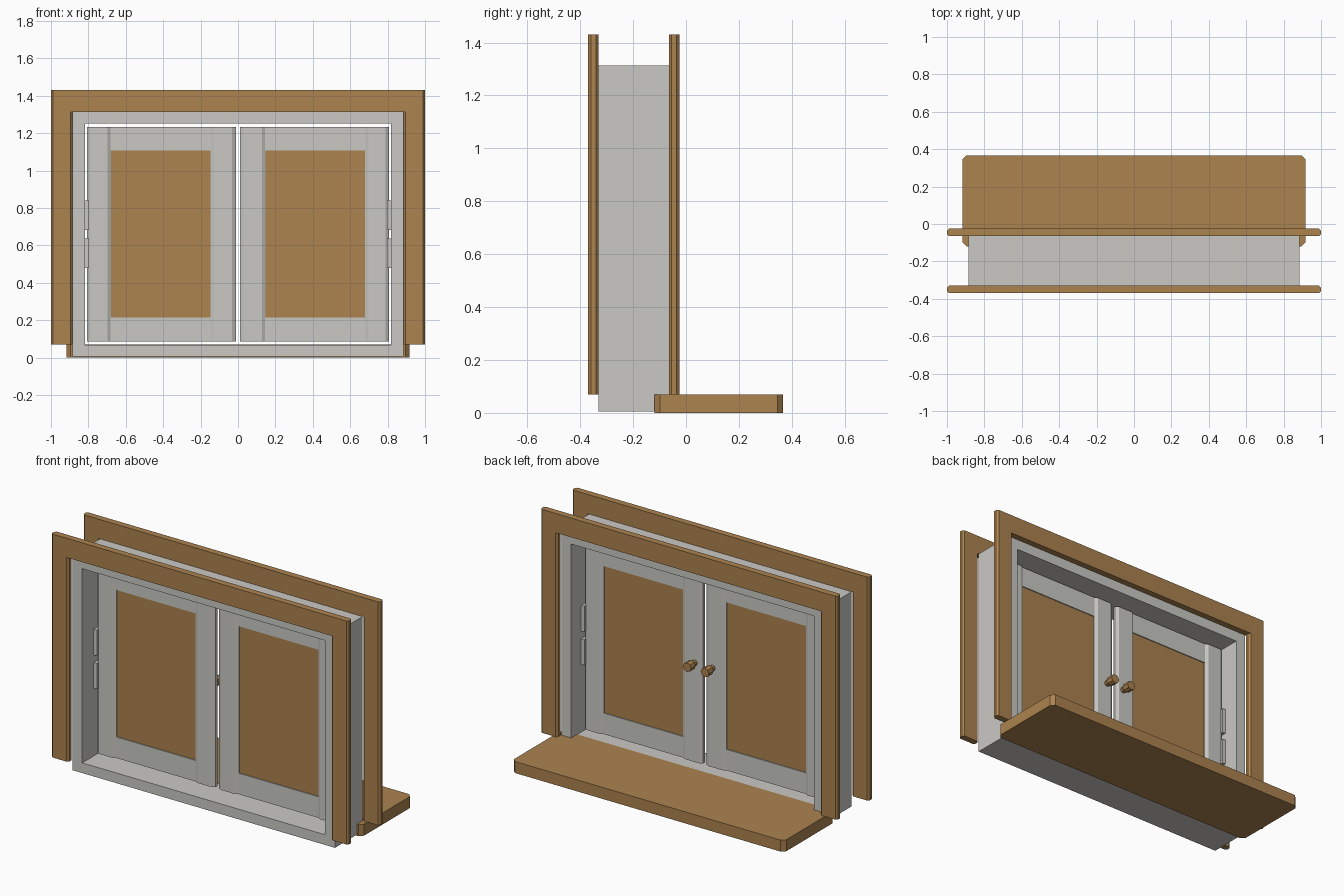
import bpy, bmesh, math
from mathutils import Matrix

if "Cube" in bpy.data.objects:
    bpy.data.objects.remove(bpy.data.objects["Cube"])


def material(name, rgb):
    m = bpy.data.materials.new(name)
    m.diffuse_color = (*rgb, 1)
    m.use_nodes = True
    m.node_tree.nodes["Principled BSDF"].inputs["Base Color"].default_value = m.diffuse_color
    return m


WOOD = material("warm_wood", (0.413, 0.227, 0.078))
GREY = material("pale_grey", (0.59, 0.584, 0.555))


def finish(bm, name, mat):
    bmesh.ops.recalc_face_normals(bm, faces=bm.faces)
    me = bpy.data.meshes.new(name)
    bm.to_mesh(me)
    bm.free()
    me.materials.append(mat)
    ob = bpy.data.objects.new(name, me)
    bpy.context.collection.objects.link(ob)
    return ob


def block(name, mat, x, y, z, cx=0.0, cy=0.0):
    """Upright box; cx, cy cut its vertical edges."""
    (x0, x1), (y0, y1), (z0, z1) = sorted(x), y, z
    if cx:
        pts = [(x0 + cx, y0), (x1 - cx, y0), (x1, y0 + cy), (x1, y1 - cy),
               (x1 - cx, y1), (x0 + cx, y1), (x0, y1 - cy), (x0, y0 + cy)]
    else:
        pts = [(x0, y0), (x1, y0), (x1, y1), (x0, y1)]
    bm = bmesh.new()
    face = bm.faces.new([bm.verts.new((px, py, z0)) for px, py in pts])
    top = bmesh.ops.extrude_face_region(bm, geom=[face], use_keep_orig=True)["geom"]
    verts = [v for v in top if isinstance(v, bmesh.types.BMVert)]
    bmesh.ops.translate(bm, verts=verts, vec=(0, 0, z1 - z0))
    return finish(bm, name, mat)


def rod(name, mat, x, z, y0, y1, r, sides=8):
    """Cylinder pointing along y."""
    bm = bmesh.new()
    mx = Matrix.Translation((x, (y0 + y1) / 2, z)) @ Matrix.Rotation(math.pi / 2, 4, 'X')
    bmesh.ops.create_cone(bm, cap_ends=True, segments=sides, radius1=r, radius2=r,
                          depth=y1 - y0, matrix=mx)
    return finish(bm, name, mat)


# Sill board
block("sill", WOOD, (-0.917, 0.917), (-0.12, 0.367), (0, 0.07), 0.022, 0.022)

# Outer frame
FY = (-0.33, -0.063)
block("frame_head", GREY, (-0.82, 0.82), FY, (1.25, 1.313))
block("frame_base", GREY, (-0.82, 0.82), FY, (0.006, 0.068))

# Front and rear trim heads
TRIMS = {"front": (-0.37, -0.33), "rear": (-0.065, -0.025)}
for side, ty in TRIMS.items():
    block(side + "_trim_head", WOOD, (-0.9, 0.9), ty, (1.313, 1.43))

SY = (-0.21, -0.17)      # sash depth
SZ = (0.085, 1.233)      # sash height
for s, tag in ((-1, "left"), (1, "right")):
    block(tag + "_frame_jamb", GREY, (s * 0.818, s * 0.884), FY, (0.006, 1.313))
    for side, ty in TRIMS.items():
        block(f"{side}_{tag}_trim_leg", WOOD, (s * 0.884, s), ty, (0.07, 1.43), 0.011, 0.011)

    # Sash: stiles, rails and panel
    block(tag + "_outer_stile", GREY, (s * 0.68, s * 0.806), SY, SZ, 0.018, 0.012)
    block(tag + "_inner_stile", GREY, (s * 0.012, s * 0.147), SY, SZ, 0.02, 0.012)
    for part, z in (("top", (1.108, SZ[1])), ("bottom", (SZ[0], 0.213))):
        block(f"{tag}_{part}_rail", GREY, (s * 0.14, s * 0.69), (-0.2, -0.18), z)
    block(tag + "_panel", WOOD, (s * 0.14, s * 0.69), (-0.194, -0.186), (0.2, 1.12))

    # Hinges bridging jamb and sash
    for i, z in enumerate(((0.48, 0.637), (0.683, 0.84))):
        block(f"{tag}_hinge_{i + 1}", GREY, (s * 0.797, s * 0.818), (-0.22, -0.16), z)

    # Knob on the rear side
    rod(tag + "_knob_stem", WOOD, s * 0.06, 0.69, -0.18, -0.13, 0.018)
    rod(tag + "_knob", WOOD, s * 0.06, 0.69, -0.14, -0.095, 0.028)
